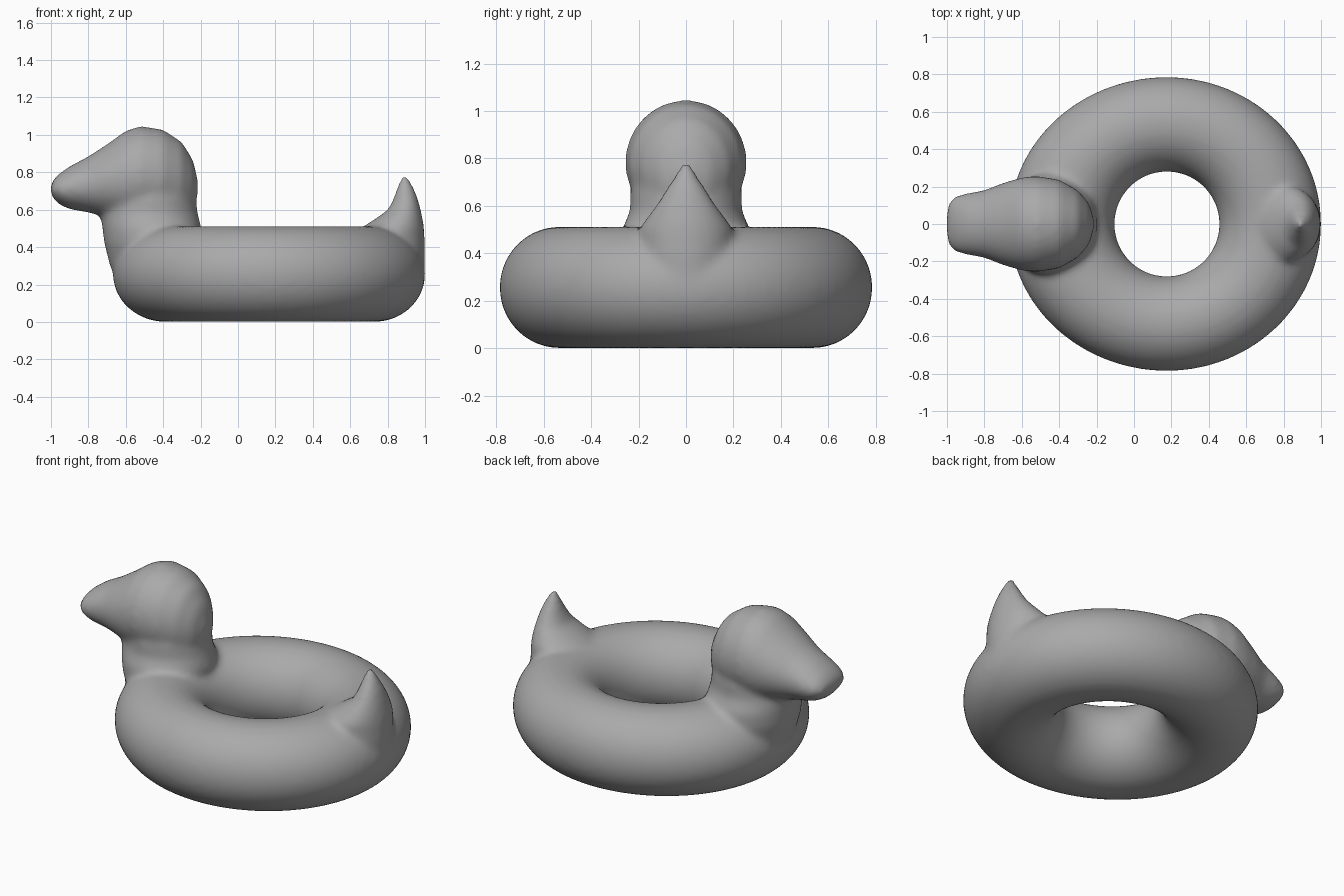
import bpy
import bmesh
from math import sin, cos, pi
from mathutils import Vector

cube = bpy.data.objects.get("Cube")
if cube:
    bpy.data.objects.remove(cube, do_unlink=True)

vinyl = bpy.data.materials.new("grey vinyl")
vinyl.use_nodes = True
grey = (0.4, 0.4, 0.4, 1)
vinyl.diffuse_color = grey
vinyl.node_tree.nodes["Principled BSDF"].inputs["Base Color"].default_value = grey


def skin(name, loops, closed=False):
    """Bridge loops of points into a solid, capped unless it closes on itself."""
    bm = bmesh.new()
    rings = [[bm.verts.new(p) for p in loop] for loop in loops]
    n = len(rings[0])
    pairs = list(zip(rings, rings[1:]))
    if closed:
        pairs.append((rings[-1], rings[0]))
    else:
        bm.faces.new(rings[0])
        bm.faces.new(rings[-1])
    for a, b in pairs:
        for i in range(n):
            j = (i + 1) % n
            bm.faces.new((a[i], a[j], b[j], b[i]))
    bmesh.ops.recalc_face_normals(bm, faces=bm.faces)
    mesh = bpy.data.meshes.new(name)
    bm.to_mesh(mesh)
    bm.free()
    mesh.materials.append(vinyl)
    obj = bpy.data.objects.new(name, mesh)
    bpy.context.collection.objects.link(obj)
    return obj


def ellipse(centre, u, v, n=40):
    angles = [2 * pi * i / n for i in range(n)]
    return [Vector(centre) + Vector(u) * cos(a) + Vector(v) * sin(a) for a in angles]


# Inflated ring: slightly longer toward the head and tail than across
CENTRE_X, HALF_H, HOLE = 0.176, 0.256, 0.28
loops = []
for i in range(96):
    a = 2 * pi * i / 96
    reach_x = 0.825 if cos(a) > 0 else 0.845
    outer = Vector((reach_x * cos(a), 0.786 * sin(a), 0))
    inner = Vector((HOLE * cos(a), HOLE * sin(a), 0))
    mid = (outer + inner) / 2 + Vector((CENTRE_X, 0, HALF_H))
    loops.append(ellipse(mid, (outer - inner) / 2, (0, 0, HALF_H)))
body = skin("duck_swim_ring", loops, closed=True)

# Neck, sections going up: z, centre x, half length, half width
neck = skin("neck", [ellipse((x, 0, z), (rx, 0, 0), (0, ry, 0)) for z, x, rx, ry in (
    (0.2, -0.43, 0.2, 0.2), (0.3, -0.45, 0.235, 0.24), (0.42, -0.46, 0.255, 0.27),
    (0.5, -0.46, 0.265, 0.27), (0.58, -0.475, 0.26, 0.235),
    (0.66, -0.475, 0.25, 0.235), (0.8, -0.47, 0.2, 0.2))])

# Head and beak, sections going forward: x, centre z, half width, half height
head = skin("head", [ellipse((x, 0, z), (0, ry, 0), (0, 0, rz)) for x, z, ry, rz in (
    (-0.215, 0.72, 0.03, 0.04), (-0.24, 0.73, 0.11, 0.135), (-0.3, 0.755, 0.18, 0.207),
    (-0.4, 0.775, 0.237, 0.253), (-0.52, 0.785, 0.257, 0.262), (-0.6, 0.775, 0.249, 0.247),
    (-0.7, 0.755, 0.22, 0.195), (-0.8, 0.735, 0.181, 0.15), (-0.9, 0.717, 0.163, 0.115),
    (-0.96, 0.71, 0.147, 0.08), (-0.99, 0.71, 0.11, 0.045), (-1.003, 0.71, 0.05, 0.015))])

# Upturned tail, sections going up: z, centre x, half length, half width
tail = skin("tail", [ellipse((x, 0, z), (rx, 0, 0), (0, ry, 0)) for z, x, rx, ry in (
    (0.25, 0.85, 0.148, 0.17), (0.4, 0.84, 0.16, 0.19), (0.5, 0.825, 0.17, 0.2),
    (0.55, 0.86, 0.128, 0.165), (0.6, 0.89, 0.087, 0.127), (0.66, 0.897, 0.065, 0.09),
    (0.72, 0.895, 0.043, 0.052), (0.785, 0.888, 0.014, 0.014))])

# Fuse the parts into one soft skin
bpy.ops.object.select_all(action="DESELECT")
for part in (body, neck, head, tail):
    part.select_set(True)
bpy.context.view_layer.objects.active = body
bpy.ops.object.join()

fuse = body.modifiers.new("fuse", "REMESH")
fuse.mode = "VOXEL"
fuse.voxel_size = 0.018
fuse.use_smooth_shade = True
soften = body.modifiers.new("soften", "SMOOTH")
soften.factor = 0.5
soften.iterations = 10
